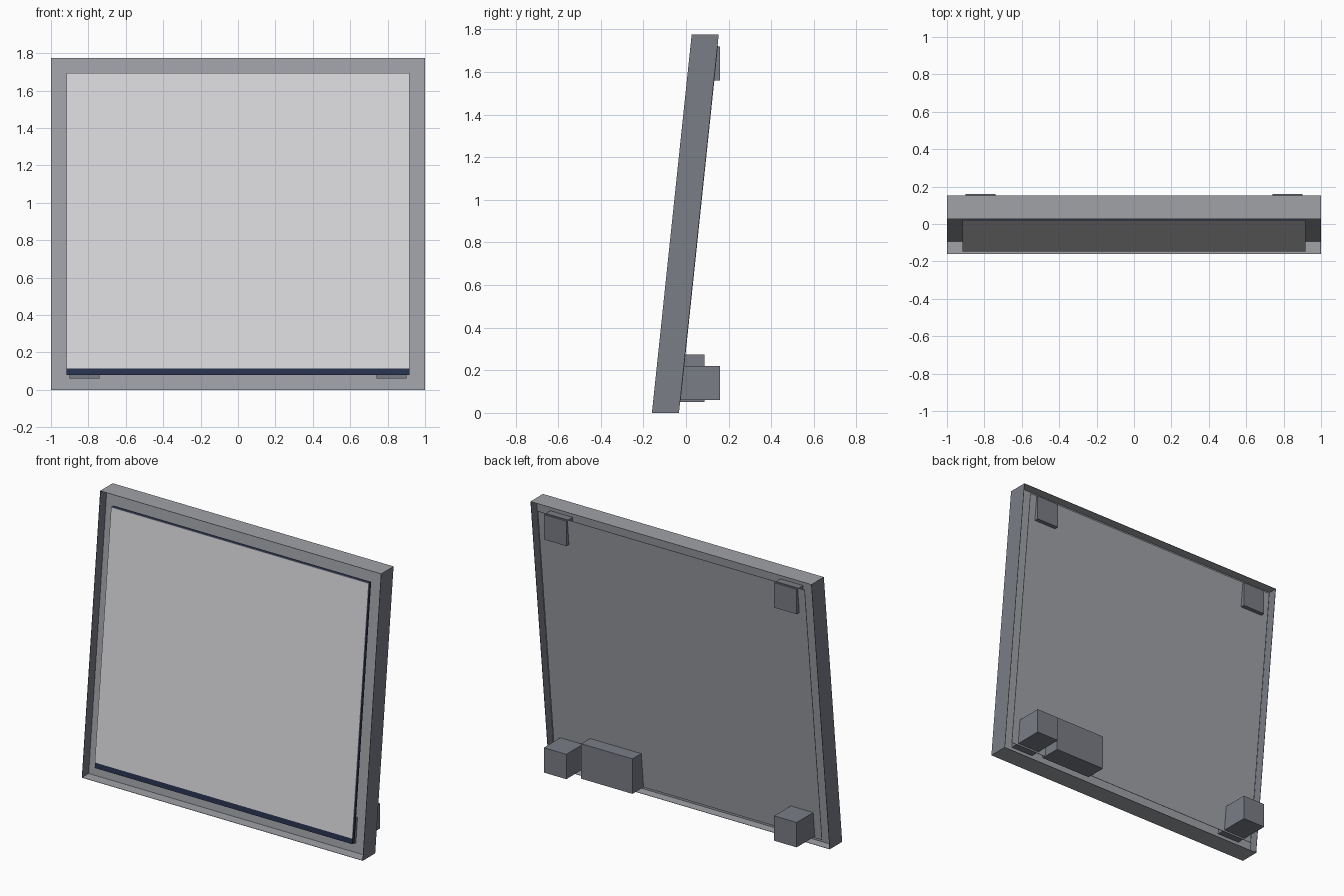
import bpy, bmesh, math

if "Cube" in bpy.data.objects:
    bpy.data.objects.remove(bpy.data.objects["Cube"])

SLOPE = math.tan(math.radians(6))   # the panel leans back
FRONT = -0.16                       # front rim at floor level
H, DEPTH = 1.775, 0.127


def material(name, col):
    m = bpy.data.materials.new(name)
    m.diffuse_color = (*col, 1)
    m.use_nodes = True
    m.node_tree.nodes["Principled BSDF"].inputs["Base Color"].default_value = m.diffuse_color
    return m


grey = material("mid grey", (0.35, 0.36, 0.385))
dark = material("dark grey", (0.195, 0.205, 0.24))
light = material("light grey", (0.70, 0.70, 0.73))
navy = material("dark navy", (0.022, 0.032, 0.075))


def box(name, x, y, z, mat, lean=False):
    """Box from ranges; with lean, y is the distance behind the sloping front."""
    bm = bmesh.new()
    bmesh.ops.create_cube(bm, size=1)
    for v in bm.verts:
        px, py, pz = (r[0] if c < 0 else r[1] for r, c in zip((x, y, z), v.co))
        v.co = (px, py + (FRONT + SLOPE * pz if lean else 0), pz)
    bmesh.ops.recalc_face_normals(bm, faces=bm.faces)
    me = bpy.data.meshes.new(name)
    bm.to_mesh(me)
    bm.free()
    me.materials.append(mat)
    ob = bpy.data.objects.new(name, me)
    bpy.context.collection.objects.link(ob)
    return ob


# outer rim: four thin walls, the side walls darker
T = 0.002
full = (0, DEPTH)
box("rim_bottom", (-1 + T, 1 - T), full, (0, T), grey, True)
box("rim_top", (-1 + T, 1 - T), full, (H - T, H), grey, True)
box("rim_left", (-1, -1 + T), full, (0, H), dark, True)
box("rim_right", (1 - T, 1), full, (0, H), dark, True)

# recessed front face between the rim and the screen
box("recessed_face", (-1 + T, 1 - T), (0.067, 0.069), (T, H - T), grey, True)

# screen: thin navy body with a light front plate
W = 0.917
box("screen_body", (-W, W), (0.004, 0.026), (0.08, 1.695), navy, True)
box("screen_front", (-W, W), (0.001, 0.004), (0.115, 1.695), light, True)

# back cover sheet, flush with the rim and a narrow gap around it
box("back_cover", (-0.95, 0.95), (0.126, 0.129), (0.05, 1.725), grey, True)

# wall spacers: deep pair at the bottom, shallow pair at the top
for side, s in (("left", -1), ("right", 1)):
    xr = tuple(sorted((s * 0.74, s * 0.90)))
    box("lower_spacer_" + side, xr, (-0.10, 0.16), (0.06, 0.22), dark)
    box("upper_spacer_" + side, xr, (0.095, 0.16), (1.56, 1.72), dark)

# connection box on the back
box("connection_box", (0.32, 0.685), (-0.05, 0.087), (0.05, 0.275), dark)
